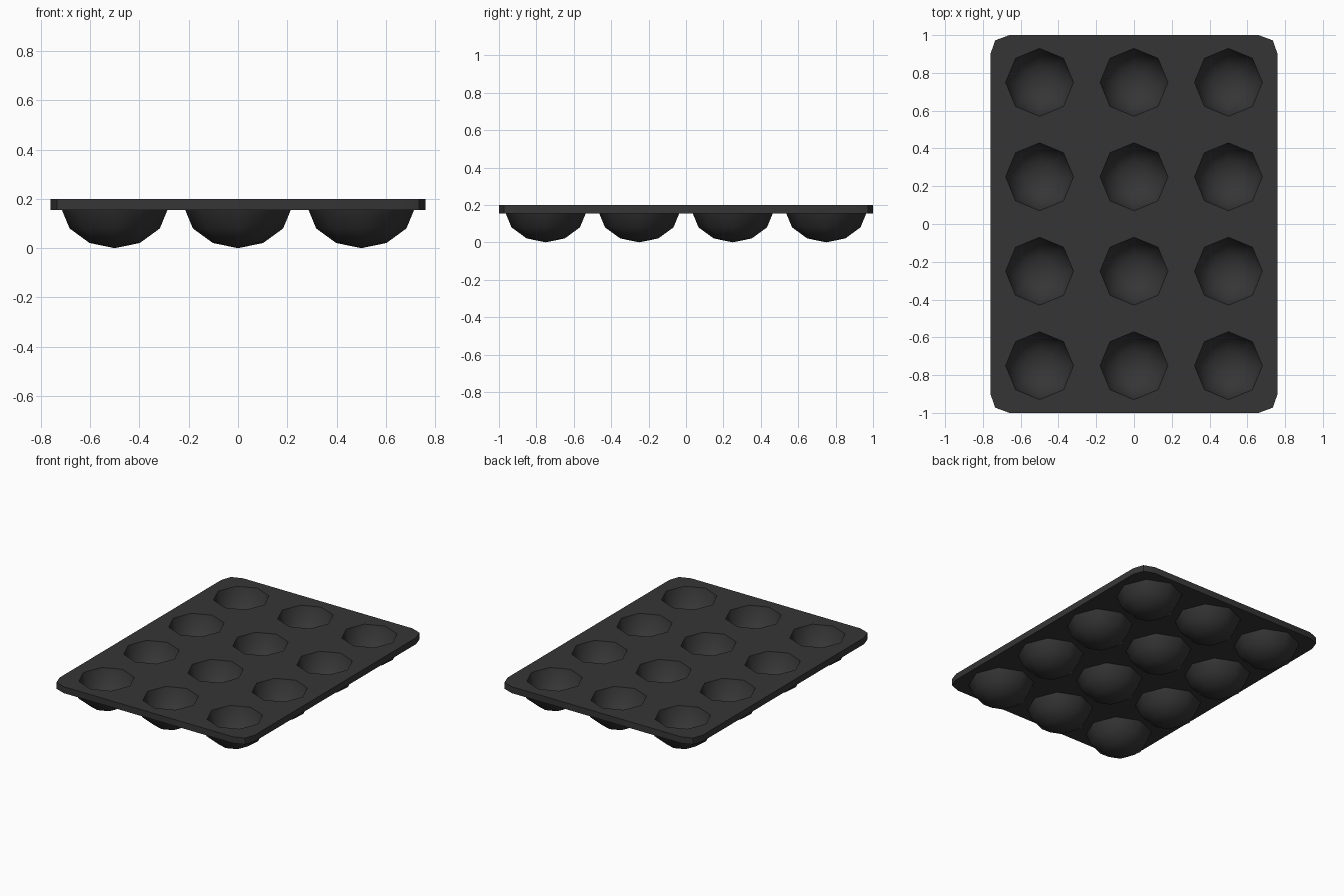
import bpy, bmesh, math

if "Cube" in bpy.data.objects:
    bpy.data.objects.remove(bpy.data.objects["Cube"])

TOP, UNDER = 0.20, 0.155
INNER = [(0.18, TOP), (0.152, 0.105), (0.085, 0.057), (0, 0.04)]
OUTER = [(0.214, UNDER), (0.183, 0.08), (0.102, 0.021), (0, 0.0)]
CENTRES = [(x, y) for x in (-0.5, 0, 0.5) for y in (-0.75, -0.25, 0.25, 0.75)]

mat = bpy.data.materials.new("dark grey")
mat.diffuse_color = (0.036, 0.036, 0.036, 1)
mat.use_nodes = True
mat.node_tree.nodes["Principled BSDF"].inputs["Base Color"].default_value = mat.diffuse_color
bm = bmesh.new()


def loop_edges(verts):
    return [bm.edges.new((verts[i], verts[(i + 1) % len(verts)])) for i in range(len(verts))]


def outline(z):
    # rounded rectangle with two-segment corners
    corner = [(0.76, 0.90), (0.735, 0.972), (0.66, 1.0)]
    pts = corner + [(-x, y) for x, y in reversed(corner)]
    pts += [(-x, -y) for x, y in pts]
    return [bm.verts.new((x, y, z)) for x, y in pts]


def bowl(cx, cy, profile):
    # eight-sided bowl, returns the edges of its rim
    rings = [[bm.verts.new((cx + r * math.cos(k * math.pi / 4),
                            cy + r * math.sin(k * math.pi / 4), z)) for k in range(8)]
             for r, z in profile[:-1]]
    tip = bm.verts.new((cx, cy, profile[-1][1]))
    rim = loop_edges(rings[0])
    for k in range(8):
        n = (k + 1) % 8
        for a, b in zip(rings, rings[1:]):
            bm.faces.new((a[k], a[n], b[n], b[k]))
        bm.faces.new((rings[-1][k], rings[-1][n], tip))
    return rim


# top and underside sheets, each with twelve bowls
outlines = []
for z, profile in ((TOP, INNER), (UNDER, OUTER)):
    verts = outline(z)
    edges = loop_edges(verts)
    for cx, cy in CENTRES:
        edges += bowl(cx, cy, profile)
    bmesh.ops.triangle_fill(bm, edges=edges, use_beauty=True, use_dissolve=False)
    outlines.append(verts)

# rim wall joining the sheets
hi, lo = outlines
for i in range(len(hi)):
    n = (i + 1) % len(hi)
    bm.faces.new((hi[i], lo[i], lo[n], hi[n]))
bmesh.ops.recalc_face_normals(bm, faces=bm.faces)

mesh = bpy.data.meshes.new("muffin_tray")
bm.to_mesh(mesh)
bm.free()
mesh.materials.append(mat)
tray = bpy.data.objects.new("muffin_tray", mesh)
bpy.context.collection.objects.link(tray)
bpy.context.view_layer.objects.active = tray
tray.select_set(True)
bpy.ops.object.shade_smooth_by_angle(angle=math.radians(50))
